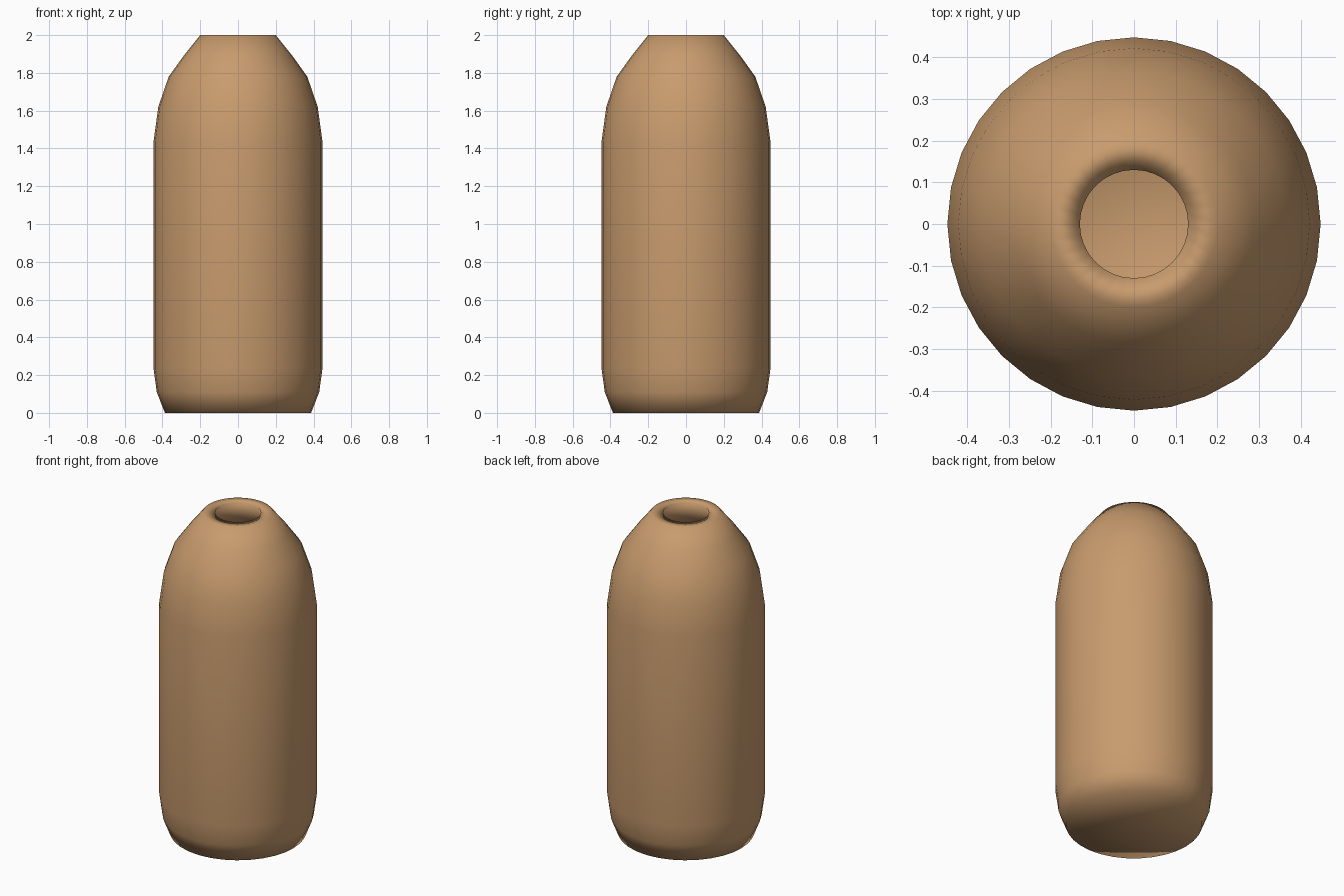
import bpy, bmesh, math

if "Cube" in bpy.data.objects:
    bpy.data.objects.remove(bpy.data.objects["Cube"])

SIDES = 32

# Outer shell from the base centre up to the rim, then down the hollow inside
outer = [(0, 0), (0.387, 0), (0.43, 0.11), (0.448, 0.24), (0.448, 1.43),
         (0.422, 1.62), (0.367, 1.78), (0.288, 1.89), (0.2, 2.0)]
inner = [(0.13, 2.0), (0.23, 1.85), (0.305, 1.74), (0.354, 1.6),
         (0.378, 1.42), (0.378, 0.25), (0.362, 0.13), (0.34, 0.07), (0, 0.07)]


def lathe(name, profile, sides):
    bm = bmesh.new()
    rings = []
    for r, z in profile:
        if r == 0:
            rings.append([bm.verts.new((0, 0, z))] * sides)
        else:
            rings.append([bm.verts.new((r * math.cos(2 * math.pi * i / sides),
                                        r * math.sin(2 * math.pi * i / sides), z))
                          for i in range(sides)])
    for a, b in zip(rings, rings[1:]):
        for i in range(sides):
            j = (i + 1) % sides
            corners = list(dict.fromkeys((a[i], a[j], b[j], b[i])))
            bm.faces.new(corners).smooth = True
    bmesh.ops.recalc_face_normals(bm, faces=bm.faces)
    mesh = bpy.data.meshes.new(name)
    bm.to_mesh(mesh)
    bm.free()
    obj = bpy.data.objects.new(name, mesh)
    bpy.context.collection.objects.link(obj)
    return obj


# Smooth vessel with a thick wall and narrow mouth
vessel = lathe("vessel", outer + inner, SIDES)
clay = bpy.data.materials.new("clay")
clay.diffuse_color = (0.58, 0.33, 0.155, 1)
clay.use_nodes = True
clay.node_tree.nodes["Principled BSDF"].inputs["Base Color"].default_value = clay.diffuse_color
vessel.data.materials.append(clay)
